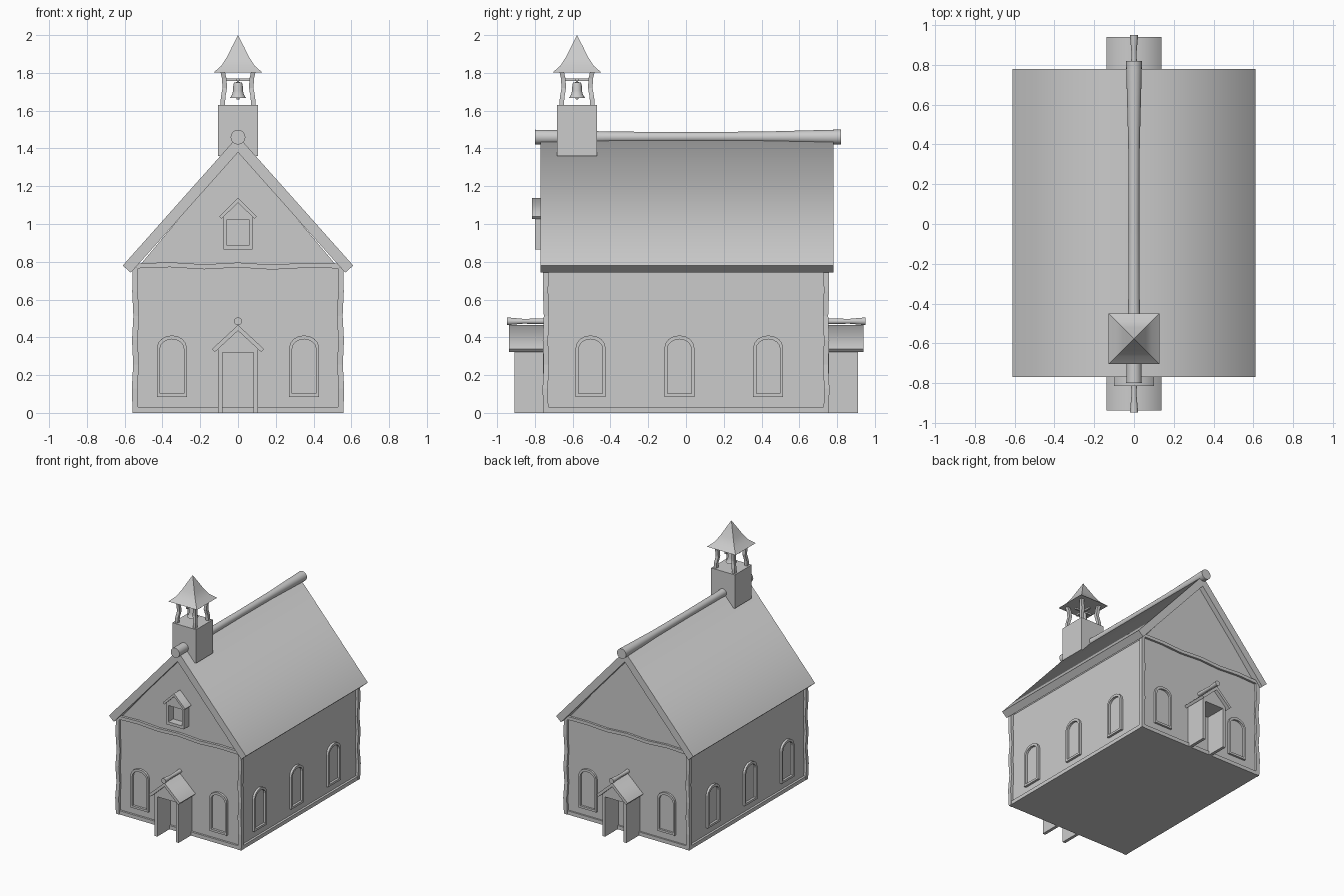
import bpy, bmesh, math
from mathutils import Vector

if "Cube" in bpy.data.objects:
    bpy.data.objects.remove(bpy.data.objects["Cube"])


def make(name, bm, smooth=False, loc=(0, 0, 0), turn=0):
    bmesh.ops.recalc_face_normals(bm, faces=bm.faces)
    me = bpy.data.meshes.new(name)
    bm.to_mesh(me)
    bm.free()
    ob = bpy.data.objects.new(name, me)
    bpy.context.collection.objects.link(ob)
    ob.location = loc
    ob.rotation_euler.z = turn
    if smooth:
        bpy.ops.object.select_all(action='DESELECT')
        ob.select_set(True)
        bpy.context.view_layer.objects.active = ob
        bpy.ops.object.shade_smooth_by_angle(angle=math.radians(35))
    return ob


def prism(name, prof, y0, y1, smooth_faces=(), **kw):
    """Extrude an (x, z) outline along y."""
    bm = bmesh.new()
    a = [bm.verts.new((x, y0, z)) for x, z in prof]
    b = [bm.verts.new((x, y1, z)) for x, z in prof]
    bm.faces.new(a)
    bm.faces.new(b)
    n = len(prof)
    for i in range(n):
        j = (i + 1) % n
        f = bm.faces.new((a[i], a[j], b[j], b[i]))
        f.smooth = i in smooth_faces
    return make(name, bm, **kw)


def box(name, x0, x1, y0, y1, z0, z1, **kw):
    return prism(name, [(x0, z0), (x1, z0), (x1, z1), (x0, z1)], y0, y1, **kw)


def chevron(name, half, eave, apex, t, y0, y1, **kw):
    """Gable roof of two slabs with square-cut eaves."""
    rise = apex - eave
    length = math.hypot(half, rise)
    nx, nz = rise / length * t, half / length * t
    prof = [(-half, eave), (0, apex), (half, eave), (half - nx, eave - nz),
            (0, apex - t * length / half), (-half + nx, eave - nz)]
    return prism(name, prof, y0, y1, smooth_faces=(0, 1), **kw)


def ring(name, outer, inner, y0, y1, **kw):
    """Frame between two (x, z) outlines with equal point counts."""
    bm = bmesh.new()
    loops = [[bm.verts.new((x, y, z)) for x, z in p]
             for p, y in ((outer, y0), (inner, y0), (inner, y1), (outer, y1))]
    n = len(outer)
    for k in range(4):
        p, q = loops[k], loops[(k + 1) % 4]
        for i in range(n):
            j = (i + 1) % n
            bm.faces.new((p[i], p[j], q[j], q[i]))
    return make(name, bm, **kw)


def lathe(name, prof, axis='Z', seg=20, start=0, smooth=True, **kw):
    """Revolve (radius, height) points; ends are capped."""
    bm = bmesh.new()
    rings = []
    for r, h in prof:
        row = []
        for i in range(seg):
            a = start + 2 * math.pi * i / seg
            c, s = r * math.cos(a), r * math.sin(a)
            row.append(bm.verts.new((c, s, h) if axis == 'Z' else (c, h, s)))
        rings.append(row)
    for p, q in zip(rings, rings[1:]):
        for i in range(seg):
            j = (i + 1) % seg
            bm.faces.new((p[i], p[j], q[j], q[i]))
    bm.faces.new(rings[0])
    bm.faces.new(rings[-1])
    bmesh.ops.remove_doubles(bm, verts=bm.verts, dist=1e-5)
    return make(name, bm, smooth, **kw)


def beam(name, pts, u, v, **kw):
    """Crooked timber: rectangle with half-axes u, v swept through points."""
    bm = bmesh.new()
    u, v = Vector(u), Vector(v)
    rows = [[bm.verts.new(Vector(p) + a * u + b * v)
             for a, b in ((-1, -1), (1, -1), (1, 1), (-1, 1))] for p in pts]
    for p, q in zip(rows, rows[1:]):
        for i in range(4):
            j = (i + 1) % 4
            bm.faces.new((p[i], p[j], q[j], q[i]))
    bm.faces.new(rows[0])
    bm.faces.new(rows[-1])
    return make(name, bm, **kw)


def arch(half, z0, spring, top):
    pts = [(-half, z0), (half, z0)]
    for i in range(9):
        a = math.pi * i / 8
        pts.append((half * math.cos(a), spring + (top - spring) * math.sin(a)))
    return pts


# Walls with gables
prism("walls", [(-.538, 0), (.538, 0), (.538, .76), (0, 1.40), (-.538, .76)], -.737, .74)

# Main roof and ridge log
chevron("roof", .61, .78, 1.465, .057, -.77, .78)
lathe("ridge_log", [(.039, -.80), (.037, -.65), (.029, -.4), (.027, 0), (.029, .4), (.037, .7), (.04, .82)],
      axis='Y', loc=(0, 0, 1.46))

# Crooked corner posts, sill beams and gable beams
wob = [0, .004, -.003, .003, -.004, .002, 0]
for sx in (-1, 1):
    for sy in (-1, 1):
        pts = [(sx * (.543 + w), sy * (.742 + w * .8), .77 * i / 6) for i, w in enumerate(wob)]
        beam("corner_post", pts, (.015, 0, 0), (0, .014, 0))
    box("side_sill", sx * .53, sx * .556, -.752, .755, 0, .03)
for sy in (-1, 1):
    box("end_sill", -.556, .556, sy * .73, sy * .753, 0, .03)
    pts = [(-.54 + .18 * i, sy * .745, .778 + w * 1.6) for i, w in enumerate(wob)]
    beam("gable_beam", pts, (0, .012, 0), (0, 0, .013))


# Arched window frames
def window(loc, turn):
    ring("window_frame", arch(.079, .085, .345, .41), arch(.063, .102, .34, .39),
         -.018, .01, loc=loc, turn=turn)


for s in (-1, 1):
    for x in (-.35, .35):
        window((x, s * .738, 0), 0 if s < 0 else math.pi)
    for y in (-.505, -.035, .435):
        window((s * .538, y, 0), s * math.pi / 2)

# Porches front and back
for turn, dy in ((0, 0), (math.pi, .003)):
    kw = dict(loc=(0, dy, 0), turn=turn)
    for s in (-1, 1):
        box("porch_wall", s * .083, s * .107, -.908, -.735, 0, .345, **kw)
    prism("porch_gable", [(-.107, .32), (.107, .32), (.107, .335), (0, .44), (-.107, .335)],
          -.908, -.735, **kw)
    chevron("porch_roof", .138, .338, .465, .022, -.937, -.735, **kw)
    lathe("porch_ridge_log", [(.021, -.948), (.013, -.86), (.016, -.735)], axis='Y', seg=14,
          loc=(0, dy, .485), turn=turn)

# Attic window with hood on the front gable
ring("attic_frame", [(-.078, .865), (.078, .865), (.078, 1.045), (-.078, 1.045)],
     [(-.06, .888), (.06, .888), (.06, 1.02), (-.06, 1.02)], -.80, -.735)
prism("attic_gable", [(-.078, 1.045), (.078, 1.045), (0, 1.115)], -.80, -.735)
chevron("attic_hood", .1, 1.04, 1.138, .018, -.815, -.735)

# Belfry
cy = -.577
box("belfry_base", -.106, .106, cy - .107, cy + .107, 1.36, 1.63)
for sx in (-1, 1):
    for sy in (-1, 1):
        pts = [(sx * (.078 + o), cy + sy * (.078 + o), z)
               for o, z in ((.003, 1.62), (.001, 1.67), (-.008, 1.72), (-.005, 1.77), (.004, 1.81))]
        beam("belfry_post", pts, (.012, 0, 0), (0, .012, 0))
box("bell_beam_across", -.075, .075, cy - .007, cy + .007, 1.757, 1.771)
box("bell_beam_along", -.007, .007, cy - .075, cy + .075, 1.757, 1.771)
lathe("bell", [(.004, 1.765), (.006, 1.752), (.021, 1.748), (.025, 1.735), (.026, 1.705),
               (.031, 1.685), (.042, 1.668), (.036, 1.668), (.02, 1.70), (.01, 1.735)],
      loc=(0, cy, 0))
lathe("bell_clapper", [(.004, 1.73), (.004, 1.672), (.009, 1.667), (.006, 1.658)], seg=10, loc=(0, cy, 0))
r2 = math.sqrt(2)
lathe("belfry_roof", [(.128 * r2, 1.803), (.088 * r2, 1.838), (.058 * r2, 1.885),
                      (.031 * r2, 1.94), (0.0001, 2.0)],
      seg=4, start=math.pi / 4, smooth=True, loc=(0, cy, 0))
